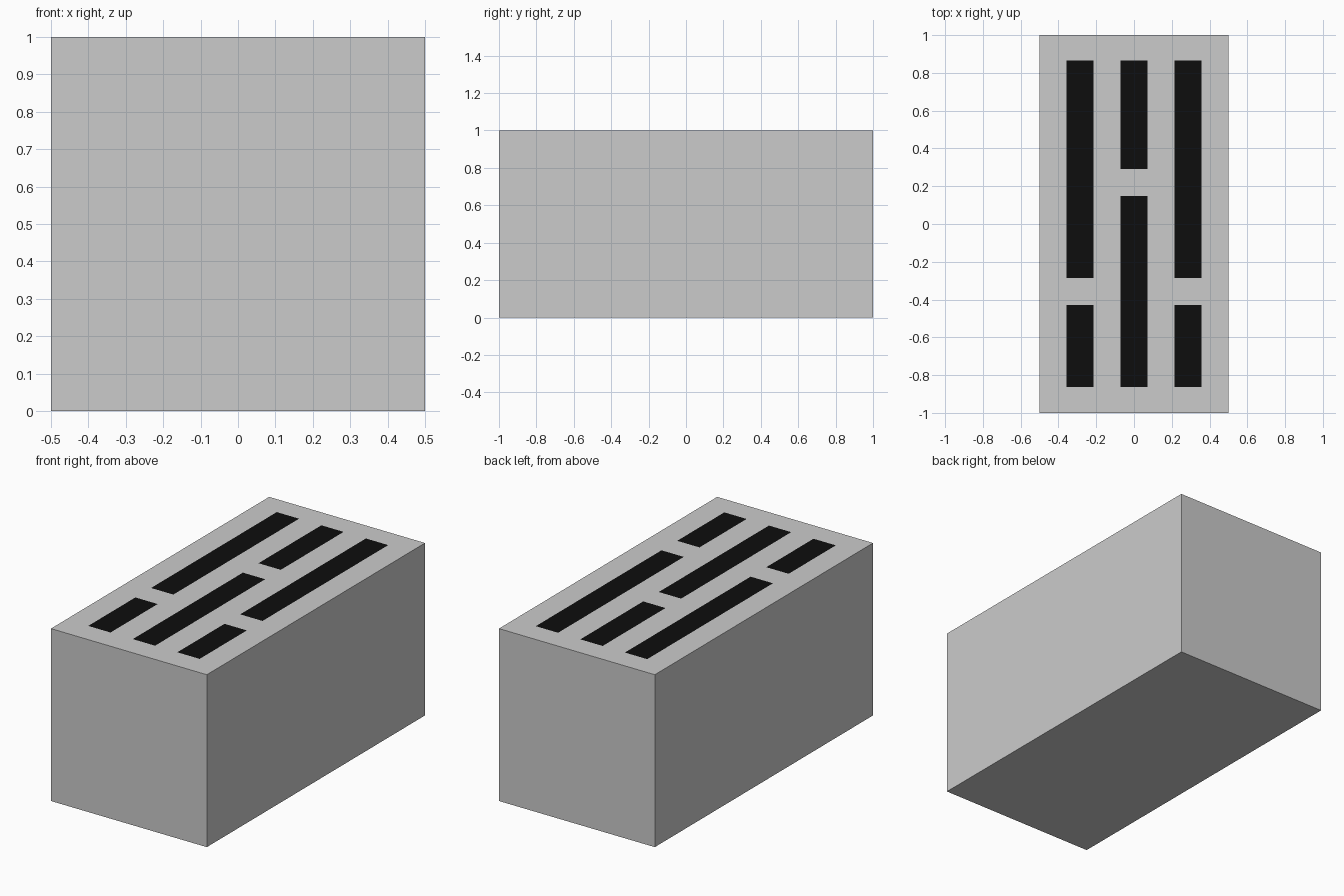
import bpy, bmesh
from mathutils import Matrix, Vector

if "Cube" in bpy.data.objects:
    bpy.data.objects.remove(bpy.data.objects["Cube"])

black = bpy.data.materials.new("black")
black.diffuse_color = (0.004, 0.004, 0.004, 1)
black.use_nodes = True
black.node_tree.nodes["Principled BSDF"].inputs["Base Color"].default_value = black.diffuse_color


def add_object(name, bm, material=None):
    mesh = bpy.data.meshes.new(name)
    bm.to_mesh(mesh)
    bm.free()
    if material:
        mesh.materials.append(material)
    obj = bpy.data.objects.new(name, mesh)
    bpy.context.collection.objects.link(obj)
    return obj


# Solid block
bm = bmesh.new()
bmesh.ops.create_cube(bm, size=1, matrix=Matrix.Translation((0, 0, 0.5)) @ Matrix.Diagonal((1, 2, 1, 1)))
add_object("block_body", bm)


# Dark slot markings lying flat on the top face
def slot(name, x, y0, y1):
    bm = bmesh.new()
    place = Matrix.Translation((x, (y0 + y1) / 2, 1.001)) @ Matrix.Diagonal((0.143, y1 - y0, 1, 1))
    bmesh.ops.create_grid(bm, x_segments=1, y_segments=1, size=0.5, matrix=place)
    add_object(name, bm, black)


# Outer rows match, the middle row is staggered
for side, x in (("left", -0.286), ("right", 0.286)):
    slot(side + "_long_slot", x, -0.286, 0.866)
    slot(side + "_short_slot", x, -0.862, -0.43)
slot("middle_long_slot", 0, -0.862, 0.147)
slot("middle_short_slot", 0, 0.29, 0.866)
